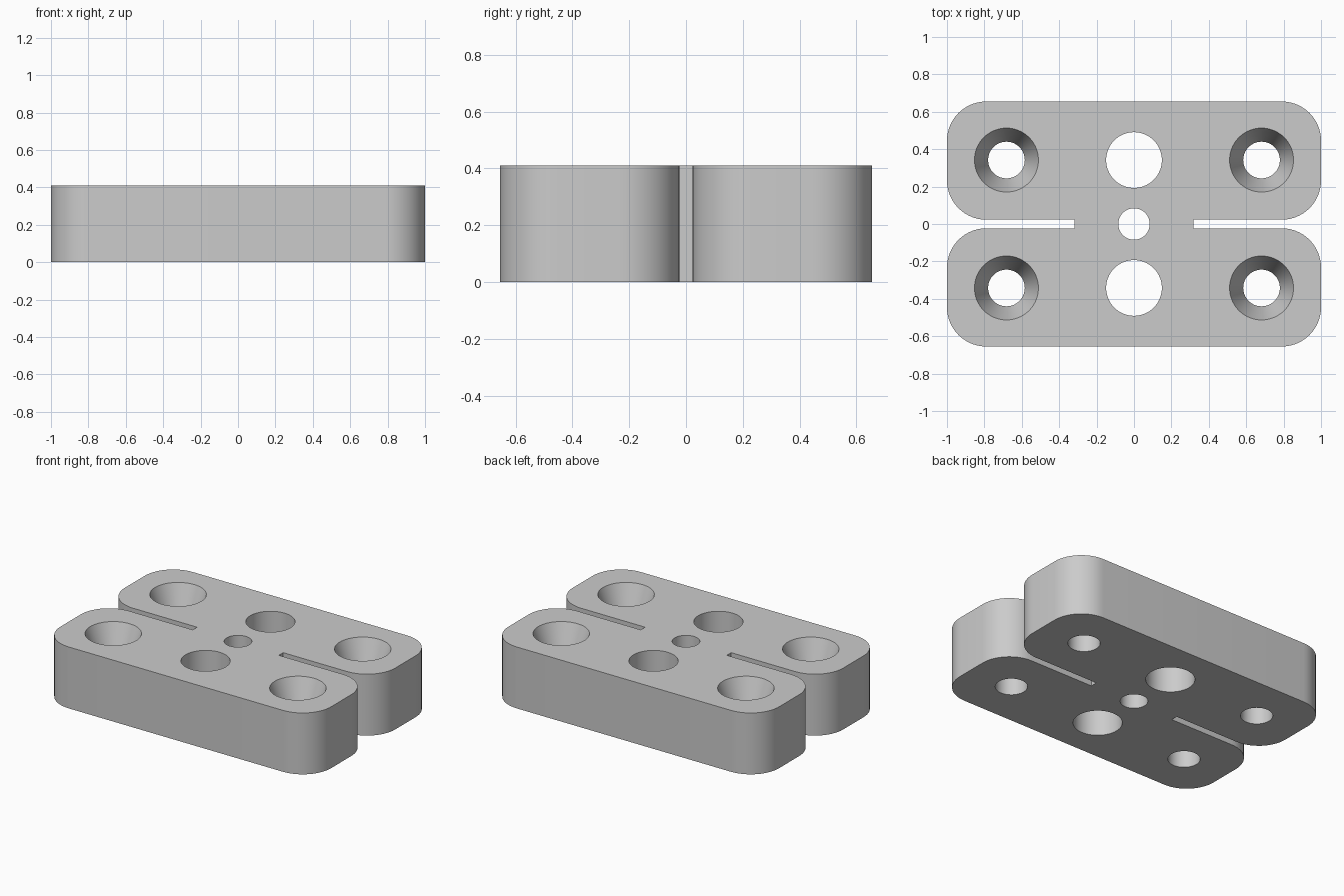
import bpy, bmesh
from math import pi, sin, cos, radians

cube = bpy.data.objects.get("Cube")
if cube:
    bpy.data.objects.remove(cube, do_unlink=True)

HEIGHT, HALF_X, HALF_Y = 0.41, 1.0, 0.655
SLOT_X, SLOT_Y, CORNER = 0.318, 0.023, 0.21
SEGMENTS, ARC = 64, 14

grey = bpy.data.materials.new("plain grey")
grey.use_nodes = True
colour = (0.6, 0.6, 0.6, 1)
grey.diffuse_color = colour
grey.node_tree.nodes["Principled BSDF"].inputs["Base Color"].default_value = colour


def make_object(name, bm):
    bmesh.ops.recalc_face_normals(bm, faces=bm.faces)
    mesh = bpy.data.meshes.new(name)
    bm.to_mesh(mesh)
    bm.free()
    mesh.materials.append(grey)
    obj = bpy.data.objects.new(name, mesh)
    bpy.context.collection.objects.link(obj)
    return obj


def arc(cx, cy, start):
    angles = [start + pi / 2 * i / ARC for i in range(ARC + 1)]
    return [(cx + CORNER * cos(a), cy + CORNER * sin(a)) for a in angles]


def bore(bm, x, y, profile):
    """Closed solid of revolution from (radius, z) pairs."""
    rings = []
    for r, z in profile:
        rings.append([bm.verts.new((x + r * cos(2 * pi * i / SEGMENTS),
                                    y + r * sin(2 * pi * i / SEGMENTS), z))
                      for i in range(SEGMENTS)])
    for low, high in zip(rings, rings[1:]):
        for i in range(SEGMENTS):
            j = (i + 1) % SEGMENTS
            bm.faces.new((low[i], low[j], high[j], high[i]))
    bm.faces.new(rings[0][::-1])
    bm.faces.new(rings[-1])


# Plate outline: one quarter, mirrored around, with the end slots left open
quarter = [(SLOT_X, SLOT_Y)]
quarter += arc(HALF_X - CORNER, SLOT_Y + CORNER, -pi / 2)
quarter += arc(HALF_X - CORNER, HALF_Y - CORNER, 0)
upper = quarter + [(-x, y) for x, y in reversed(quarter)]
outline = upper + [(-x, -y) for x, y in upper]

bm = bmesh.new()
base = bm.faces.new([bm.verts.new((x, y, 0)) for x, y in outline])
top = bmesh.ops.extrude_face_region(bm, geom=[base])["geom"]
bmesh.ops.translate(bm, vec=(0, 0, HEIGHT),
                    verts=[v for v in top if isinstance(v, bmesh.types.BMVert)])
plate = make_object("hinge_plate", bm)

# Through holes and countersunk screw holes
bm = bmesh.new()
LOW, HIGH = -0.1, HEIGHT + 0.1
bore(bm, 0, 0, [(0.084, LOW), (0.084, HIGH)])
for side in (-1, 1):
    bore(bm, 0, side * 0.342, [(0.149, LOW), (0.149, HIGH)])
    for end in (-1, 1):
        bore(bm, end * 0.682, side * 0.342,
             [(0.098, LOW), (0.098, 0.21), (0.171, HEIGHT), (0.171, HIGH)])
cutter = make_object("hole_cutter", bm)
cutter.hide_render = True

cut = plate.modifiers.new("holes", "BOOLEAN")
cut.operation = "DIFFERENCE"
cut.solver = "EXACT"
cut.object = cutter

bpy.ops.object.select_all(action="DESELECT")
plate.select_set(True)
bpy.context.view_layer.objects.active = plate
bpy.ops.object.modifier_apply(modifier=cut.name)
bpy.data.objects.remove(cutter, do_unlink=True)
bpy.ops.object.shade_smooth_by_angle(angle=radians(15))
